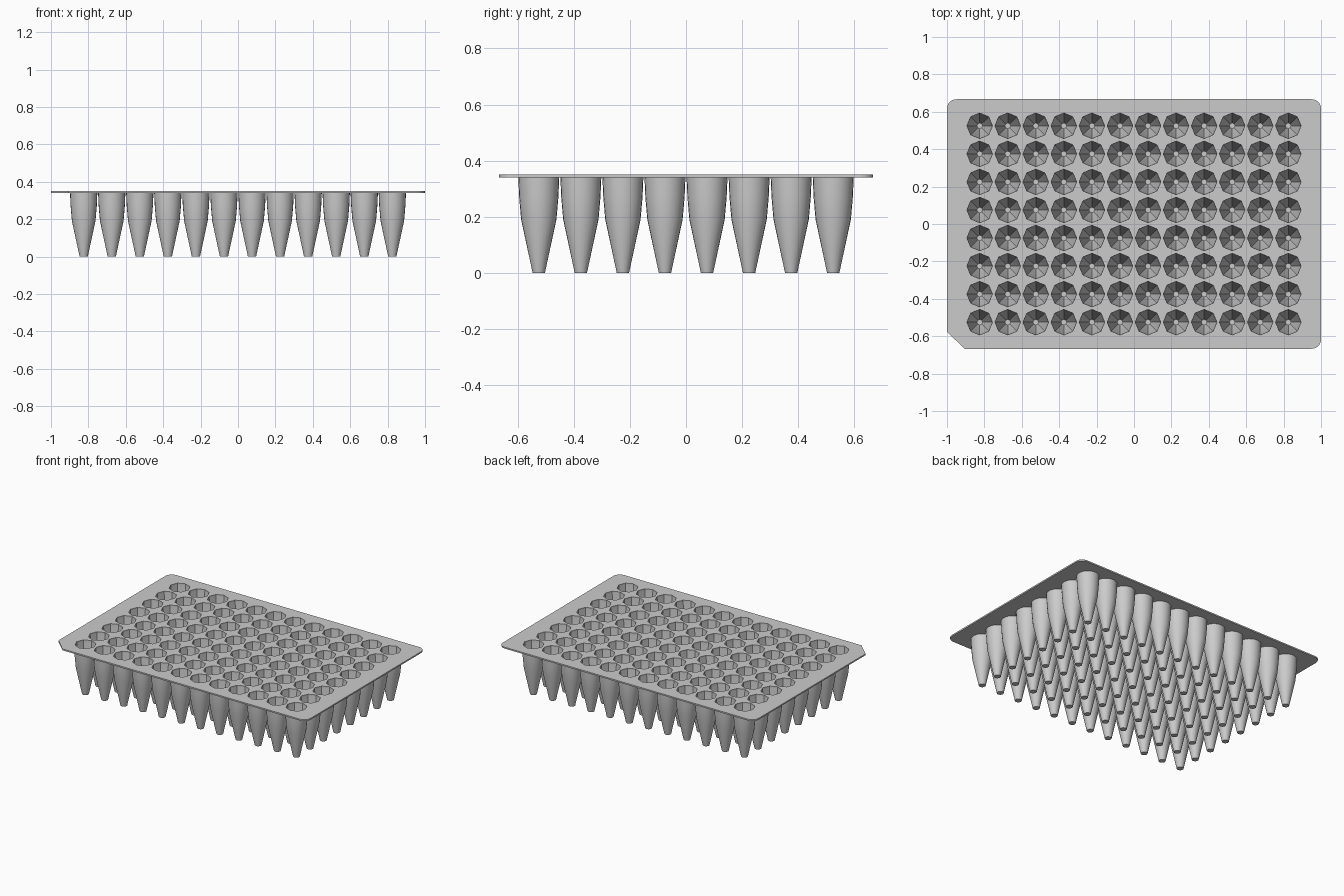
import bpy, bmesh
from math import sin, cos, pi, radians

if "Cube" in bpy.data.objects:
    bpy.data.objects.remove(bpy.data.objects["Cube"])

PITCH, NX, NY = 0.15, 12, 8
X0, Y0 = -PITCH * (NX - 1) / 2, -PITCH * (NY - 1) / 2
Z_TOP, THICK = 0.35, 0.01
HOLE_R, HOLE_SIDES, OUTER_SIDES = 0.068, 8, 24


def circle(cx, cy, r, n, start=0.0, sweep=2 * pi, closed=True):
    steps = n if closed else n - 1
    return [(cx + r * cos(start + sweep * i / steps),
             cy + r * sin(start + sweep * i / steps)) for i in range(n)]


def lathe(bm, profile, sides, inward=False):
    # Profile runs from the open top down to the closed floor
    rings = [[bm.verts.new((x, y, z)) for x, y in circle(0, 0, r, sides)]
             for r, z in profile]
    faces = []
    for a, b in zip(rings, rings[1:]):
        for i in range(sides):
            j = (i + 1) % sides
            faces.append(bm.faces.new((a[i], b[i], b[j], a[j])))
    faces.append(bm.faces.new(rings[-1][::-1]))
    if inward:
        bmesh.ops.reverse_faces(bm, faces=faces)


def select_only(ob):
    bpy.ops.object.select_all(action='DESELECT')
    ob.select_set(True)
    bpy.context.view_layer.objects.active = ob


# Deck plate: rounded outline with one clipped corner and a grid of holes
W, D, R = 1.0, 0.667, 0.05
outline = [(-W, -D + 0.09), (-W + 0.095, -D)]
for cx, cy, a in ((W - R, -D + R, -pi / 2), (W - R, D - R, 0), (-W + R, D - R, pi / 2)):
    outline += circle(cx, cy, R, 7, a, pi / 2, False)
loops = [outline]
for i in range(NX):
    for j in range(NY):
        loops.append(circle(X0 + i * PITCH, Y0 + j * PITCH, HOLE_R, HOLE_SIDES))

curve = bpy.data.curves.new("deck_plate", 'CURVE')
curve.dimensions = '2D'
curve.fill_mode = 'BOTH'
curve.extrude = THICK / 2
for pts in loops:
    sp = curve.splines.new('POLY')
    sp.points.add(len(pts) - 1)
    for p, (x, y) in zip(sp.points, pts):
        p.co = (x, y, 0, 1)
    sp.use_cyclic_u = True
plate = bpy.data.objects.new("deck_plate", curve)
plate.location.z = Z_TOP - THICK / 2
bpy.context.collection.objects.link(plate)
select_only(plate)
bpy.ops.object.convert(target='MESH')
bpy.ops.object.shade_flat()

# Tapered wells: round outer wall, faceted inner wall, repeated by arrays
bm = bmesh.new()
zb = Z_TOP - THICK
lathe(bm, [(0.073, zb), (0.070, 0.27), (0.063, 0.19), (0.022, 0)], OUTER_SIDES)
lathe(bm, [(HOLE_R, zb), (0.058, 0.19), (0.015, 0.01)], HOLE_SIDES, inward=True)
mesh = bpy.data.meshes.new("wells")
bm.to_mesh(mesh)
bm.free()
wells = bpy.data.objects.new("wells", mesh)
wells.location = (X0, Y0, 0)
bpy.context.collection.objects.link(wells)
select_only(wells)
bpy.ops.object.shade_smooth_by_angle(angle=radians(30))
for name, count, step in (("columns", NX, (PITCH, 0, 0)), ("rows", NY, (0, PITCH, 0))):
    arr = wells.modifiers.new(name, 'ARRAY')
    arr.count = count
    arr.use_relative_offset = False
    arr.use_constant_offset = True
    arr.constant_offset_displace = step
